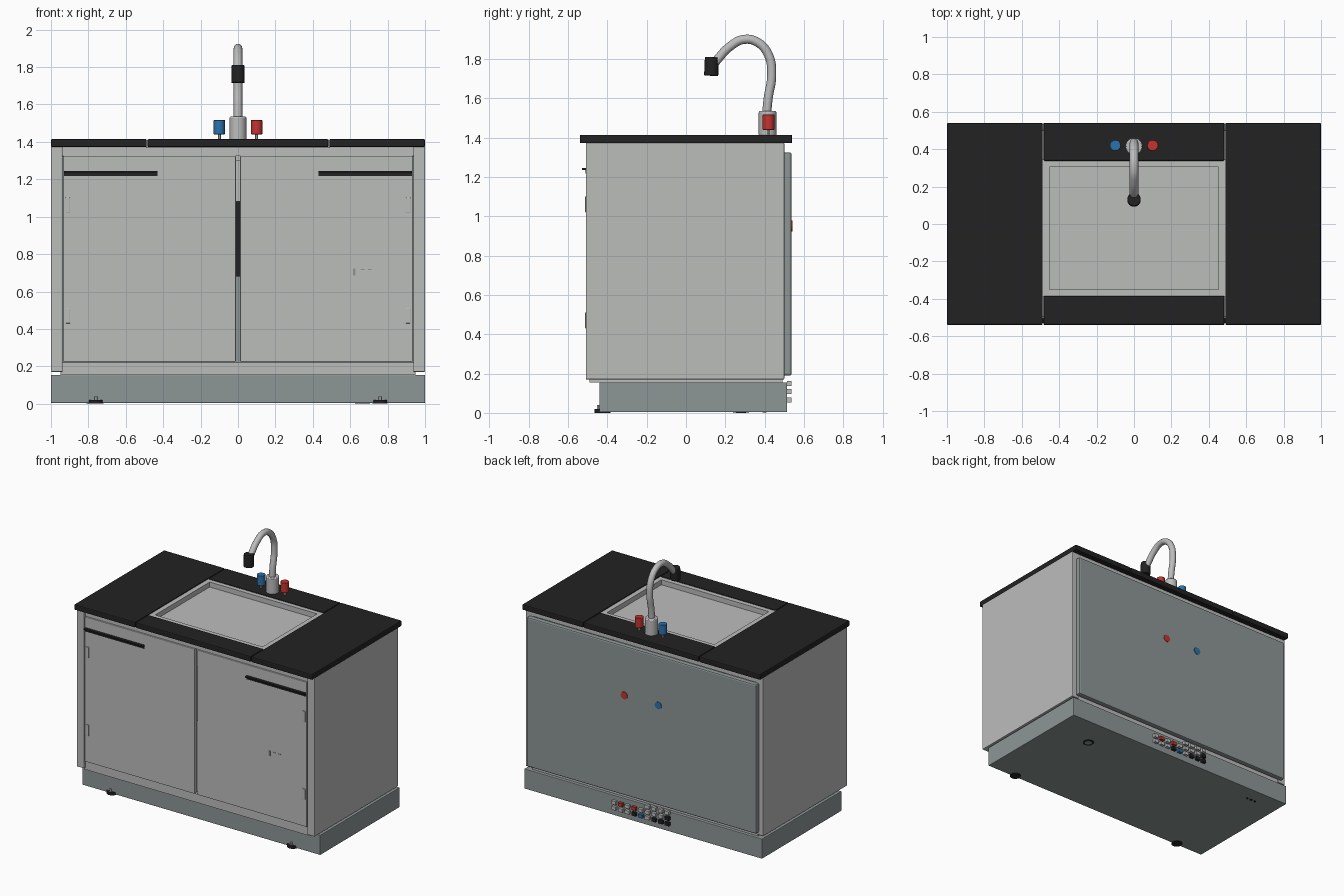
import bpy, bmesh
from mathutils import Vector

cube = bpy.data.objects.get("Cube")
if cube:
    bpy.data.objects.remove(cube, do_unlink=True)


def material(name, rgb):
    m = bpy.data.materials.new(name)
    m.use_nodes = True
    m.diffuse_color = (*rgb, 1)
    m.node_tree.nodes["Principled BSDF"].inputs["Base Color"].default_value = (*rgb, 1)
    return m


STEEL = material("light_steel", (0.5, 0.51, 0.5))
GREY = material("blue_grey", (0.27, 0.31, 0.305))
BLACK = material("black", (0.016, 0.016, 0.016))
RED = material("red", (0.55, 0.035, 0.03))
BLUE = material("blue", (0.025, 0.17, 0.42))


def finish(name, bm, mat, bevel=0.0, smooth=False):
    bmesh.ops.recalc_face_normals(bm, faces=bm.faces)
    mesh = bpy.data.meshes.new(name)
    bm.to_mesh(mesh)
    bm.free()
    mesh.materials.append(mat)
    ob = bpy.data.objects.new(name, mesh)
    bpy.context.collection.objects.link(ob)
    if bevel:
        mod = ob.modifiers.new("Bevel", "BEVEL")
        mod.width, mod.segments = bevel, 2
    if smooth:
        bpy.ops.object.select_all(action="DESELECT")
        ob.select_set(True)
        bpy.context.view_layer.objects.active = ob
        bpy.ops.object.shade_smooth_by_angle()
    return ob


def box_mesh(x, y, z):
    """Box spanning the given (min, max) ranges."""
    bm = bmesh.new()
    bmesh.ops.create_cube(bm, size=1)
    for v in bm.verts:
        v.co = [r[0] if c < 0 else r[1] for c, r in zip(v.co, (x, y, z))]
    return bm


def box(name, x, y, z, mat, bevel=0.0):
    return finish(name, box_mesh(x, y, z), mat, bevel)


def cylinder(name, start, end, radius, mat, sides=24, bevel=0.0):
    start, end = Vector(start), Vector(end)
    axis = end - start
    bm = bmesh.new()
    bmesh.ops.create_cone(bm, cap_ends=True, segments=sides, radius1=radius,
                          radius2=radius, depth=axis.length)
    bm.transform(axis.to_track_quat("Z", "Y").to_matrix().to_4x4())
    bmesh.ops.translate(bm, vec=(start + end) / 2, verts=bm.verts)
    ob = finish(name, bm, mat, 0, True)
    if bevel:
        mod = ob.modifiers.new("Bevel", "BEVEL")
        mod.width, mod.segments, mod.limit_method = bevel, 2, "ANGLE"
    return ob


def span(side, a, b):
    """Range on the chosen side of the middle."""
    return tuple(sorted((side * a, side * b)))


# Carcass
box("plinth", (-1, 1), (-0.44, 0.515), (0.004, 0.155), GREY, 0.004)
box("cabinet_floor", (-0.95, 0.95), (-0.49, 0.49), (0.155, 0.22), STEEL)
box("top_rail", (-0.95, 0.95), (-0.495, 0.5), (1.325, 1.37), STEEL)
box("back_panel", (-0.965, 0.965), (0.495, 0.537), (0.19, 1.325), GREY, 0.01)
box("inner_unit", (-0.2, 0.2), (-0.2, 0.2), (0.68, 1.08), BLACK)
box("inner_back_rail", (-0.4, 0.4), (-0.3, 0.25), (1.08, 1.3), STEEL)

for side, word in ((-1, "right"), (1, "left")):
    box(f"{word}_side_panel", span(side, 0.938, 1), (-0.51, 0.5), (0.17, 1.375), STEEL, 0.005)
    box(f"{word}_door", span(side, 0.012, 0.933), (-0.507, -0.475), (0.225, 1.325), STEEL, 0.003)
    # Handle with a small down-turned lip
    box(f"{word}_handle", span(side, 0.43, 0.93), (-0.528, -0.505), (1.235, 1.245), BLACK)
    box(f"{word}_handle_plate", span(side, 0.43, 0.93), (-0.512, -0.505), (1.217, 1.236), BLACK)
    for n, z in enumerate((0.43, 1.02)):
        box(f"{word}_hinge_{n}", span(side, 0.898, 0.922), (-0.513, -0.505), (z, z + 0.082),
            STEEL, 0.002)
    # Front foot
    cylinder(f"{word}_foot", (side * 0.76, -0.425, 0), (side * 0.76, -0.425, 0.02), 0.04, BLACK)
    cylinder(f"{word}_foot_stem", (side * 0.76, -0.446, 0.02), (side * 0.76, -0.446, 0.04),
             0.008, STEEL, 12)
    # Worktop slab
    box(f"{word}_worktop", span(side, 0.488, 1), (-0.54, 0.54), (1.372, 1.415), BLACK, 0.007)

# Door lock
box("lock_plate", (0.614, 0.628), (-0.51, -0.505), (0.685, 0.722), GREY)
for n in range(2):
    box(f"lock_mark_{n}", (0.655 + n * 0.04, 0.675 + n * 0.04), (-0.509, -0.505),
        (0.715, 0.72), GREY)

# Worktop strips in front of and behind the sink
box("front_worktop", (-0.484, 0.484), (-0.54, -0.385), (1.372, 1.415), BLACK, 0.007)
box("back_worktop", (-0.484, 0.484), (0.338, 0.54), (1.372, 1.415), BLACK, 0.007)

# Sink: a tray with a rim and a sunken floor
bm = box_mesh((-0.492, 0.492), (-0.39, 0.345), (1.3, 1.408))
top = max(bm.faces, key=lambda f: f.calc_center_median().z)
bmesh.ops.inset_region(bm, faces=[top], thickness=0.057)
ext = bmesh.ops.extrude_discrete_faces(bm, faces=[top])
bmesh.ops.translate(bm, vec=(0, 0, -0.06), verts=ext["faces"][0].verts)
finish("sink", bm, STEEL)

# Tap: base, swan neck, spray head
cylinder("tap_base", (0, 0.415, 1.41), (0, 0.415, 1.535), 0.045, STEEL, 32, 0.006)
curve = bpy.data.curves.new("tap_neck", "CURVE")
curve.dimensions = "3D"
curve.bevel_depth = 0.023
curve.bevel_resolution = 4
curve.use_fill_caps = True
path = [(0.41, 1.52), (0.418, 1.6), (0.436, 1.72), (0.42, 1.82), (0.365, 1.885),
        (0.295, 1.9), (0.225, 1.865), (0.14, 1.775)]
spline = curve.splines.new("BEZIER")
spline.bezier_points.add(len(path) - 1)
for p, (y, z) in zip(spline.bezier_points, path):
    p.co = (0, y, z)
    p.handle_left_type = p.handle_right_type = "AUTO"
spline.use_smooth = True
curve.materials.append(STEEL)
bpy.context.collection.objects.link(bpy.data.objects.new("tap_neck", curve))
cylinder("spray_head", (0, 0.128, 1.715), (0, 0.132, 1.81), 0.036, BLACK, 24, 0.005)

# Hot and cold: tap knobs and matching back inlets
for side, word, mat in ((1, "hot", RED), (-1, "cold", BLUE)):
    x = side * 0.1
    cylinder(f"{word}_stem", (x, 0.42, 1.41), (x, 0.42, 1.45), 0.008, STEEL, 12)
    cylinder(f"{word}_knob", (x, 0.42, 1.44), (x, 0.42, 1.517), 0.03, mat, 16, 0.003)
    x = side * 0.143
    cylinder(f"{word}_inlet", (x, 0.53, 0.95), (x, 0.541, 0.95), 0.028, mat, 16)

# Service ports in the back of the plinth, rows from top to bottom
ports = {"S": STEEL, "R": RED, "B": BLUE, "K": BLACK, "G": GREY}
rows = ("     SSSS", "SRSRSSSSK", "SSSKBSKKK")
for r, row in enumerate(rows):
    for c, key in enumerate(row):
        if key in ports:
            x, z = 0.235 - c * 0.056, 0.15 - r * 0.042
            box(f"port_{r}_{c}", (x - 0.017, x + 0.017), (0.513, 0.536),
                (z - 0.013, z + 0.013), ports[key])

# Drain ring and cable entries under the plinth
cylinder("drain_ring", (0.665, 0.28, 0.001), (0.665, 0.28, 0.006), 0.04, BLACK)
cylinder("drain_cap", (0.665, 0.28, 0), (0.665, 0.28, 0.005), 0.026, GREY)
for n in range(3):
    x = -0.73 - n * 0.035
    cylinder(f"cable_entry_{n}", (x, 0.4, 0.001), (x, 0.4, 0.006), 0.01, BLACK, 12)
